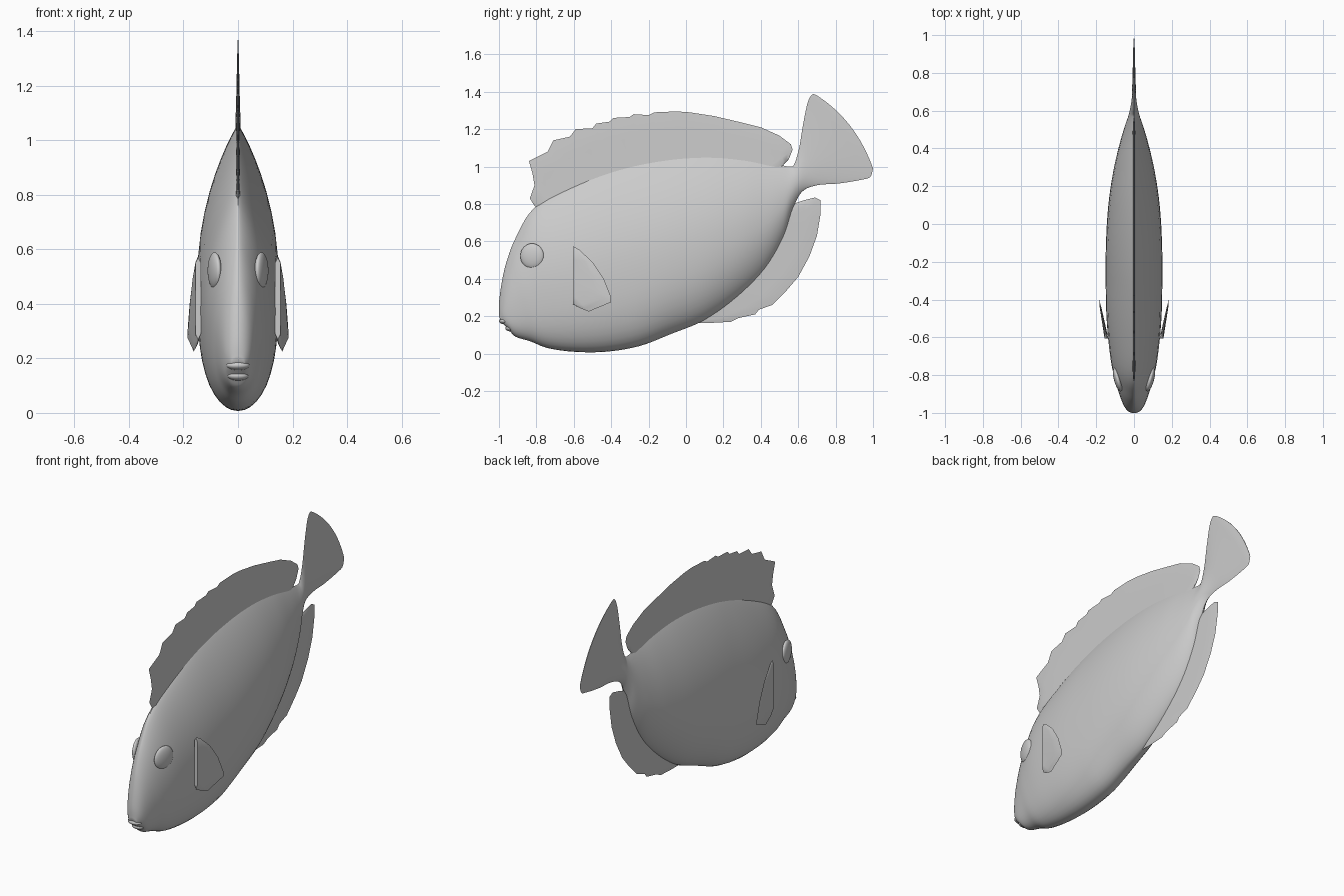
import bpy
import bmesh
import math
from mathutils import Vector

if "Cube" in bpy.data.objects:
    bpy.data.objects.remove(bpy.data.objects["Cube"], do_unlink=True)

grey = bpy.data.materials.new("plain grey")
grey.use_nodes = True
colour = (0.6, 0.6, 0.6, 1)
grey.diffuse_color = colour
grey.node_tree.nodes["Principled BSDF"].inputs["Base Color"].default_value = colour


def finish(name, bm, angle=50):
    """Turn a bmesh into a smooth shaded object."""
    bmesh.ops.remove_doubles(bm, verts=bm.verts, dist=0.0002)
    bmesh.ops.recalc_face_normals(bm, faces=bm.faces)
    mesh = bpy.data.meshes.new(name)
    bm.to_mesh(mesh)
    bm.free()
    mesh.materials.append(grey)
    obj = bpy.data.objects.new(name, mesh)
    bpy.context.collection.objects.link(obj)
    bpy.ops.object.select_all(action='DESELECT')
    obj.select_set(True)
    bpy.context.view_layer.objects.active = obj
    bpy.ops.object.shade_smooth_by_angle(angle=math.radians(angle))
    return obj


def smooth_rows(rows, steps):
    """Catmull-Rom interpolation through rows of values."""
    result = []
    last = len(rows) - 1
    for i in range(last):
        group = [rows[min(max(i + k, 0), last)] for k in (-1, 0, 1, 2)]
        for step in range(steps):
            t = step / steps
            result.append([
                b + t * (c - a) / 2
                + t * t * (2 * a - 5 * b + 4 * c - d) / 2
                + t ** 3 * (3 * b - a - 3 * c + d) / 2
                for a, b, c, d in zip(*group)])
    result.append(list(rows[-1]))
    return result


def mix(a, b, t):
    return a + (b - a) * min(max(t, 0), 1)


def ellipsoid(name, centre, radii, turn=0):
    bm = bmesh.new()
    bmesh.ops.create_uvsphere(bm, u_segments=32, v_segments=16, radius=1)
    bmesh.ops.scale(bm, vec=radii, verts=bm.verts)
    obj = finish(name, bm)
    obj.location = centre
    obj.rotation_euler.z = turn


def along(points, fraction):
    """Point at a fraction of a polyline's length."""
    points = [Vector(p) for p in points]
    lengths = [(b - a).length for a, b in zip(points, points[1:])]
    left = fraction * sum(lengths)
    for a, b, length in zip(points, points[1:], lengths):
        if left <= length:
            return a.lerp(b, left / length)
        left -= length
    return points[-1]


def fin(name, base, edge, thick, centre_x=lambda y: 0, rows=5):
    """Thin blade lofted from its root to its outer edge, tapering outward."""
    bm = bmesh.new()
    total = sum(math.dist(a, b) for a, b in zip(edge, edge[1:]))
    run, fractions = 0, [0]
    for a, b in zip(edge, edge[1:]):
        run += math.dist(a, b)
        fractions.append(run / total)
    sheets = []
    for side in (-1, 1):
        sheet = []
        for j in range(rows + 1):
            v = j / rows
            row = []
            for i, point in enumerate(edge):
                p = along(base, fractions[i]).lerp(Vector(point), v)
                rim = j == rows or i in (0, len(edge) - 1)
                half = 0 if rim else mix(thick, 0.003, v)
                row.append(bm.verts.new((centre_x(p.x) + side * half, p.x, p.y)))
            sheet.append(row)
        for low, high in zip(sheet, sheet[1:]):
            for i in range(len(edge) - 1):
                bm.faces.new((low[i], low[i + 1], high[i + 1], high[i]))
        sheets.append(sheet[0])
    for i in range(len(edge) - 1):
        bm.faces.new((sheets[0][i], sheets[0][i + 1], sheets[1][i + 1], sheets[1][i]))
    return finish(name, bm)


# Body and tail: belly point (y, z), back point (y, z), half width
stations = [
    (-.985, .165, -1, .2, .025), (-.945, .125, -1, .27, .045),
    (-.91, .09, -.985, .38, .06), (-.83, .065, -.96, .49, .08),
    (-.74, .03, -.91, .62, .102), (-.6, .01, -.81, .78, .127),
    (-.43, .01, -.6, .9, .145), (-.25, .04, -.35, .995, .15),
    (-.08, .105, -.1, 1.045, .148), (.1, .18, .12, 1.06, .135),
    (.27, .3, .31, 1.045, .108), (.42, .45, .44, 1.02, .075),
    (.52, .62, .52, 1.005, .048), (.57, .77, .56, 1, .032),
    (.62, .865, .58, 1.015, .022), (.7, .9, .605, 1.1, .012),
    (.82, .91, .625, 1.22, .009), (.94, .93, .65, 1.34, .006),
    (.985, .945, .675, 1.385, .005), (1, .99, .7, 1.38, .002),
]
STEPS, HALF = 5, 22
bm = bmesh.new()
rings = []
for index, (by, bz, ty, tz, width) in enumerate(smooth_rows(stations, STEPS)):
    k = index / STEPS
    upper = mix(0.55, 0.95, (k - 2) / 5)
    lower = mix(0.5, 0.75, (k - 7) / 4)
    power = mix(2.7, 2, (k - 7) / 4)
    bulge = mix(0, 0.03, (k - 15) / 4)
    middle = 0.43
    ring = []
    for n in range(2 * HALF):
        a = -math.pi / 2 + math.pi * n / HALF
        t = math.sin(a)
        side = 1 if n <= HALF else -1
        if t > 0:
            s = middle + (1 - middle) * t
            x = max(0, 1 - t * t) ** upper
        else:
            s = middle + middle * t
            x = max(0, 1 - abs(t) ** power) ** lower
        push = bulge * 4 * s * (1 - s)
        ring.append(bm.verts.new((side * width * x, mix(by, ty, s) + push,
                                  mix(bz, tz, s) + push)))
    rings.append(ring)
for low, high in zip(rings, rings[1:]):
    for n in range(2 * HALF):
        m = (n + 1) % (2 * HALF)
        bm.faces.new((low[n], low[m], high[m], high[n]))
bm.faces.new(rings[0])
bm.faces.new(rings[-1])
finish("body_and_tail", bm, 60)

# Mouth
ellipsoid("upper_lip", (0, -.972, .174), (.042, .028, .017))
ellipsoid("lower_lip", (0, -.94, .136), (.038, .026, .017))

# Back fin with a scalloped edge
fin("dorsal_fin",
    [(-.79, .77), (-.6, .87), (-.35, .96), (-.1, 1.01), (.12, 1.03), (.31, 1.01), (.51, .98)],
    [(-.81, .79), (-.835, .83), (-.81, .9), (-.82, .96), (-.84, 1.03), (-.74, 1.08),
     (-.71, 1.14), (-.62, 1.16), (-.59, 1.2), (-.5, 1.205), (-.48, 1.23), (-.41, 1.24),
     (-.39, 1.26), (-.3, 1.265), (-.28, 1.28), (-.2, 1.275), (-.17, 1.29), (-.05, 1.295),
     (.02, 1.29), (.15, 1.27), (.3, 1.235), (.4, 1.21), (.5, 1.165), (.56, 1.12),
     (.57, 1.09), (.55, 1.04), (.51, 1)], 0.008)

# Fin under the tail
fin("anal_fin",
    [(.02, .18), (.1, .21), (.25, .32), (.4, .47), (.5, .64), (.55, .79)],
    [(.03, .165), (.15, .165), (.24, .17), (.28, .19), (.37, .21), (.39, .235),
     (.46, .26), (.5, .3), (.54, .34), (.6, .41), (.66, .52), (.7, .63),
     (.72, .75), (.72, .82), (.69, .835), (.63, .82), (.57, .8)], 0.008)

# Paired side fins and eyes
for side, label in ((1, "left"), (-1, "right")):
    fin(label + "_pectoral_fin", [(-.605, .27), (-.605, .57)],
        [(-.605, .265), (-.57, .245), (-.52, .225), (-.4, .275), (-.4, .3),
         (-.44, .4), (-.5, .49), (-.57, .555), (-.605, .575)], 0.01,
        lambda y: side * (0.147 + 0.19 * (y + 0.6)))
    ellipsoid(label + "_eye", (side * .086, -.823, .522), (.02, .065, .067),
              -side * math.radians(15))
